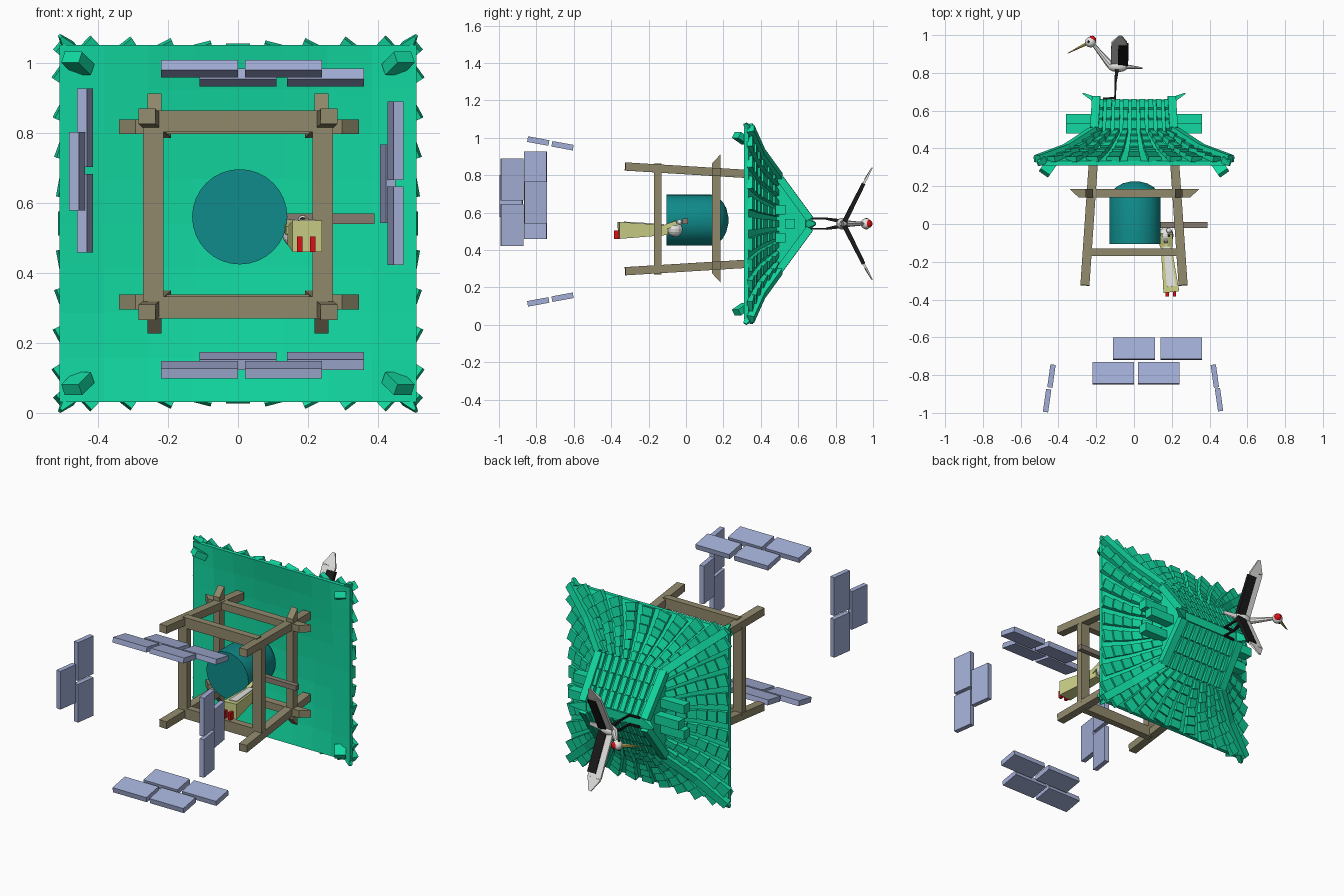
import bpy, bmesh, math
from mathutils import Vector as V

cube = bpy.data.objects.get("Cube")
if cube:
    bpy.data.objects.remove(cube, do_unlink=True)


def material(name, r, g, b):
    m = bpy.data.materials.new(name)
    m.use_nodes = True
    m.diffuse_color = (r, g, b, 1)
    m.node_tree.nodes["Principled BSDF"].inputs["Base Color"].default_value = (r, g, b, 1)
    return m


GREEN = material("roof_green", .006, .70, .36)
WOOD = material("wood_brown", .28, .25, .15)
STONE = material("stone_blue", .37, .43, .68)
TEAL = material("bell_teal", .005, .26, .26)
YELLOW = material("robe_yellow", .60, .63, .24)
RED = material("red", .70, .005, .008)
WHITE = material("white", .78, .78, .76)
BLACK = material("black", .01, .01, .01)
GREY = material("striker_grey", .24, .20, .16)
GOLD = material("beak_gold", .55, .45, .10)
UP = V((0, 1, 0))
ZUP = V((0, 0, 1))


def loft(bm, rings, caps=(True, True)):
    rows = [[bm.verts.new(p) for p in r] for r in rings]
    n = len(rows[0])
    for a, b in zip(rows, rows[1:]):
        for i in range(n):
            j = (i + 1) % n
            bm.faces.new((a[i], a[j], b[j], b[i]))
    if caps[0]:
        bm.faces.new(rows[0][::-1])
    if caps[1]:
        bm.faces.new(rows[-1])


def ring(c, side, nrm, w, h, n):
    if n == 4:
        uv = [(-1, -1), (1, -1), (1, 1), (-1, 1)]
    else:
        uv = [(math.cos(k * math.tau / n), math.sin(k * math.tau / n)) for k in range(n)]
    return [c + side * (u * w) + nrm * (v * h) for u, v in uv]


def bar(bm, p, q, a, b=None, up=UP, n=4):
    """Tapered bar from p to q; a and b are the half sizes at its ends."""
    p, q = V(p), V(q)
    b = b or a
    d = (q - p).normalized()
    side = d.cross(V(up)).normalized()
    nrm = side.cross(d)
    loft(bm, [ring(p, side, nrm, *a, n), ring(q, side, nrm, *b, n)])


def ball(bm, c, r, scale=(1, 1, 1)):
    new = bmesh.ops.create_uvsphere(bm, u_segments=12, v_segments=8, radius=r)["verts"]
    for v in new:
        v.co = V(c) + V([x * s for x, s in zip(v.co, scale)])


def finish(bm, name, mat, smooth=False):
    bmesh.ops.recalc_face_normals(bm, faces=bm.faces)
    me = bpy.data.meshes.new(name)
    bm.to_mesh(me)
    bm.free()
    me.materials.append(mat)
    if smooth:
        me.shade_smooth()
        me.set_sharp_from_angle(angle=math.radians(40))
    ob = bpy.data.objects.new(name, me)
    bpy.context.collection.objects.link(ob)
    return ob


# Stone slabs around the four sides
bm = bmesh.new()
for s in (-1, 1):
    for x, y, off in ((0, -.66, .405), (.25, -.66, .405), (-.11, -.79, .43), (.13, -.79, .43)):
        z = .553 + s * off
        bar(bm, (x - .11, y, z), (x + .11, y, z), (.058, .015), up=(0, .18, s * .98))
for x, y, z in ((.45, -.93, .777), (.45, -.93, .535), (.428, -.805, .655),
                (-.46, -.935, .69), (-.437, -.805, .815), (-.437, -.805, .57)):
    bar(bm, (x, y, z - .112), (x, y, z + .112), (.061, .014), up=(math.copysign(.99, x), .14, 0))
finish(bm, "stone_slabs", STONE)

# Timber frame: leaning posts, lower ring, upper ring with undercut ends
CZ = .567
bm = bmesh.new()
for sx in (-1, 1):
    for sz in (-1, 1):
        bar(bm, (sx * .26, -.325, CZ + sz * .28), (sx * .215, .33, CZ + sz * .24), (.024, .022), up=ZUP)
finish(bm, "posts", WOOD)
bm = bmesh.new()
for s in (-1, 1):
    bar(bm, (-.24, -.15, CZ + s * .266), (.24, -.15, CZ + s * .266), (.031, .02))
    bar(bm, (s * .242, -.15, CZ - .26), (s * .242, -.15, CZ + .26), (.029, .02))
finish(bm, "lower_beams", WOOD)
bm = bmesh.new()
for s in (-1, 1):
    bar(bm, (-.34, .162, CZ + s * .25), (.345, .162, CZ + s * .25), (.021, .022))
    bar(bm, (s * .238, .162, CZ - .34), (s * .238, .162, CZ + .345), (.02, .022))
for v in bm.verts:
    if v.co.y < .16:
        if abs(v.co.x) > .3:
            v.co.x *= .86
        if abs(v.co.z - CZ) > .3:
            v.co.z = CZ + (v.co.z - CZ) * .86
finish(bm, "upper_beams", WOOD)

# Bell and striker
bm = bmesh.new()
loft(bm, [ring(V((.005, y, .56)), V((1, 0, 0)), ZUP, r, r, 32) for y, r in
          ((-.105, .136), (.135, .136), (.165, .125), (.195, .1), (.215, .065), (.226, .02))])
finish(bm, "bell", TEAL, True)
bm = bmesh.new()
bar(bm, (.12, -.005, .555), (.39, -.005, .555), (.015, .015))
finish(bm, "striker", GREY)

# Roof shell: skirt, upper gable roof and a shallow vault below
RZ = .541
LEVELS = [(.51, .51, .31), (.51, .51, .333), (.353, .378, .392), (.21, .25, .485), (.2, .025, .65)]
bm = bmesh.new()
loft(bm, [ring(V((0, y, RZ)), V((1, 0, 0)), ZUP, xh, wh, 4) for xh, wh, y in LEVELS], (False, True))
N = 8
grid = [[bm.verts.new((.51 * u, .31 + .05 * (1 - u * u) * (1 - w * w), RZ + .51 * w))
         for u in [i * 2 / N - 1 for i in range(N + 1)]] for w in [j * 2 / N - 1 for j in range(N + 1)]]
for j in range(N):
    for i in range(N):
        bm.faces.new((grid[j][i], grid[j][i + 1], grid[j + 1][i + 1], grid[j + 1][i]))
bmesh.ops.remove_doubles(bm, verts=bm.verts, dist=.0005)
finish(bm, "roof_shell", GREEN)


def on_roof(level, axis, sign, s):
    i = min(int(level), len(LEVELS) - 2)
    f = level - i
    xh, wh, y = [a + (b - a) * f for a, b in zip(LEVELS[i], LEVELS[i + 1])]
    if axis == "x":
        return V((sign * xh, y, RZ + s * wh)), wh
    return V((s * xh, y, RZ + sign * wh)), xh


# Overlapping tile courses fanning up each slope
bm = bmesh.new()
for axis in "xz":
    top = 3 if axis == "x" else 4
    steps = (top - 1) * 3
    for sign in (-1, 1):
        for k in range(9):
            s = (k - 4) / 4.6
            for c in range(steps):
                a, wa = on_roof(1 + c / 3, axis, sign, s)
                b, wb = on_roof(1 + (c + 1) / 3, axis, sign, s)
                bar(bm, a + UP * .009, b + UP * .003, (wa * .068, .015), (wb * .068, .01))
finish(bm, "roof_tiles", GREEN)

# Hip ridges, corner tips, gable edges and main ridge
bm = bmesh.new()
for sx in (-1, 1):
    for sz in (-1, 1):
        pts = [V((sx * xh, y + .012, RZ + sz * wh)) for xh, wh, y in LEVELS[1:]]
        for a, b in zip(pts, pts[1:]):
            bar(bm, a, b, (.022, .02))
        bar(bm, (sx * .48, .34, RZ + sz * .5), (sx * .508, .315, RZ + sz * .535), (.02, .02), (.004, .01))
        bar(bm, (sx * .44, .32, RZ + sz * .44), (sx * .475, .27, RZ + sz * .475), (.03, .018), up=ZUP)
    bar(bm, (sx * .19, .65, RZ), (sx * .272, .692, RZ), (.03, .018), (.006, .003))
    for y, w in ((.555, 0), (.505, -.075), (.505, .075)):
        bar(bm, (sx * .19, y, RZ + w), (sx * .36, y, RZ + w), (.026, .027))
bar(bm, (-.21, .648, RZ), (.21, .648, RZ), (.025, .012))
finish(bm, "roof_ridges", GREEN)

# Standing person: robe, pale front panel, arms, head and shoes
bm = bmesh.new()
bar(bm, (.198, -.36, .505), (.168, -.1, .507), (.042, .045), (.027, .026), up=ZUP)
bar(bm, (.15, -.12, .52), (.14, -.05, .54), (.013, .013), up=ZUP)
bar(bm, (.19, -.12, .52), (.19, -.05, .545), (.013, .013), up=ZUP)
finish(bm, "robe", YELLOW)
bm = bmesh.new()
bar(bm, (.198, -.33, .548), (.172, -.12, .536), (.024, .004), (.016, .004), up=ZUP)
ball(bm, (.168, -.06, .512), .042)
ball(bm, (.185, -.035, .55), .014)
finish(bm, "head_and_panel", WHITE)
bm = bmesh.new()
ball(bm, (.185, -.06, .552), .007)
finish(bm, "person_eye", BLACK)
bm = bmesh.new()
for x in (.176, .214):
    bar(bm, (x, -.385, .482), (x, -.355, .482), (.008, .022), up=ZUP)
finish(bm, "shoes", RED)

# Crane on the ridge: body, neck, head and tail
bm = bmesh.new()
ball(bm, (-.085, .835, RZ), .035, (1.6, .9, .9))
bar(bm, (-.06, .835, RZ), (.045, .825, RZ), (.02, .014), (.012, .004), n=8)
bar(bm, (-.125, .84, RZ), (-.215, .95, RZ), (.02, .02), (.009, .009), n=8)
ball(bm, (-.23, .963, RZ), .029)
finish(bm, "crane_body", WHITE, True)
bm = bmesh.new()
bar(bm, (-.25, .955, RZ), (-.352, .903, RZ), (.013, .01), (.002, .002), n=6)
finish(bm, "beak", GOLD)
bm = bmesh.new()
ball(bm, (-.222, .975, RZ), .022)
finish(bm, "red_crown", RED)

# Raised wings: pale leading edge and tip, dark trailing feathers
pale, dark = bmesh.new(), bmesh.new()
for s in (-1, 1):
    bar(pale, (-.08, .85, RZ + s * .015), (-.078, .96, RZ + s * .235), (.042, .007), (.042, .006))
    bar(pale, (-.078, .96, RZ + s * .235), (-.072, .995, RZ + s * .3), (.042, .006), (.008, .003))
    bar(dark, (-.058, .848, RZ + s * .012), (-.056, .95, RZ + s * .215), (.027, .013), (.027, .01))
    # Legs, feet and eyes
    w = RZ + s * .027
    bar(dark, (-.1, .66, w), (-.098, .75, w), (.005, .005), up=ZUP)
    bar(dark, (-.098, .75, w), (-.09, .82, RZ + s * .015), (.006, .006), (.01, .01), up=ZUP)
    bar(dark, (-.165, .664, w), (-.095, .668, w), (.006, .005))
    ball(dark, (-.24, .965, RZ + s * .026), .006)
finish(pale, "wings", WHITE)
finish(dark, "dark_feathers_and_legs", BLACK)
